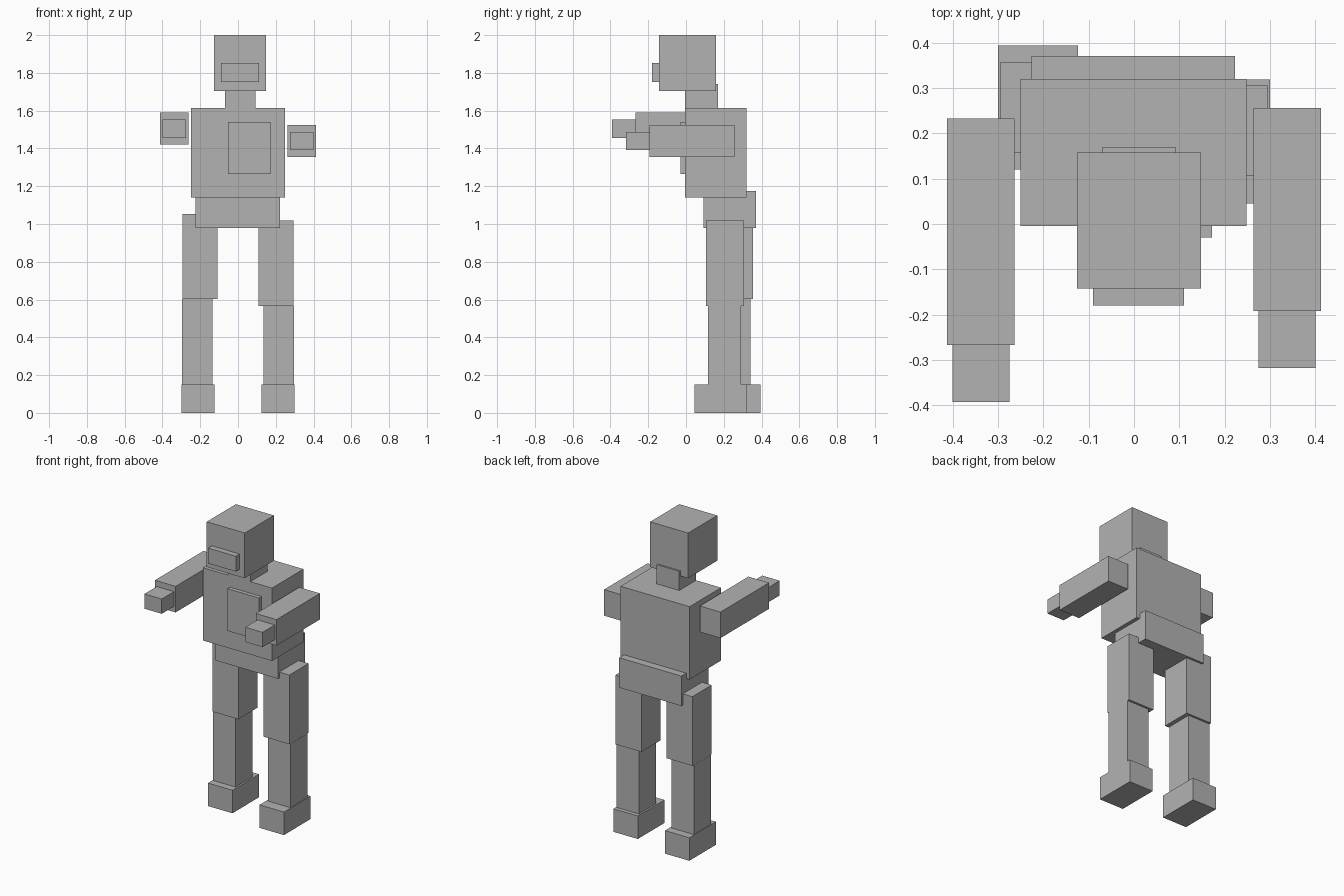
import bpy
import bmesh
from mathutils import Vector

# Remove the default object only
default_cube = bpy.data.objects.get("Cube")
if default_cube:
    bpy.data.objects.remove(default_cube, do_unlink=True)

# Single plain material for the whole figure
grey = bpy.data.materials.new("plain_grey")
grey.use_nodes = True
colour = (0.45, 0.45, 0.45, 1)
grey.diffuse_color = colour
for node in grey.node_tree.nodes:
    if node.type == "BSDF_PRINCIPLED":
        node.inputs["Base Color"].default_value = colour


def block(name, x_range, y_range, z_range):
    """Add a flat-shaded box spanning the given ranges, with its origin at its centre."""
    ranges = (sorted(x_range), sorted(y_range), sorted(z_range))
    centre = Vector([(low + high) / 2 for low, high in ranges])
    size = Vector([high - low for low, high in ranges])
    mesh = bpy.data.meshes.new(name)
    bm = bmesh.new()
    bmesh.ops.create_cube(bm, size=1)
    bmesh.ops.scale(bm, vec=size, verts=bm.verts)
    bm.to_mesh(mesh)
    bm.free()
    mesh.materials.append(grey)
    part = bpy.data.objects.new(name, mesh)
    part.location = centre
    bpy.context.collection.objects.link(part)
    return part


def sided(side, inner, outer):
    """Range across x for a limb part on the given side."""
    return (side * inner, side * outer)


def build_leg(label, side, back, lift):
    """Thigh, shin and foot; back and lift set the stride of this leg."""
    knee = 0.567 + lift
    ankle = 0.15
    block(label + "_thigh", sided(side, 0.108, 0.295),
          (0.107 + back, 0.306 + back), (knee, 1.018 + lift))
    block(label + "_shin", sided(side, 0.135, 0.296),
          (0.117 + back, 0.292 + back), (ankle, knee))
    foot_back = back * 1.5
    block(label + "_foot", sided(side, 0.124, 0.3),
          (0.045 + foot_back, 0.319 + foot_back), (0, ankle))


def build_arm(label, side, wrist, shoulder, bottom):
    """Forward-reaching arm with a smaller hand block on its end."""
    block(label + "_arm", sided(side, 0.263, 0.412),
          (wrist, shoulder), (bottom, bottom + 0.17))
    block(label + "_hand", sided(side, 0.275, 0.4),
          (wrist - 0.126, wrist), (bottom + 0.036, bottom + 0.132))


# Head, face plate and neck
block("head", (-0.126, 0.148), (-0.142, 0.158), (1.705, 2))
block("face_plate", (-0.09, 0.11), (-0.18, -0.142), (1.753, 1.853))
block("neck", (-0.07, 0.092), (-0.004, 0.17), (1.6, 1.74))

# Body
block("torso", (-0.25, 0.248), (-0.004, 0.32), (1.14, 1.615))
block("chest_plate", (-0.054, 0.172), (-0.03, -0.004), (1.265, 1.54))
block("pelvis", (-0.226, 0.223), (0.092, 0.37), (0.98, 1.175))

# Limbs
build_leg("left", 1, back=0, lift=0)
build_leg("right", -1, back=0.05, lift=0.036)
build_arm("left", 1, wrist=-0.192, shoulder=0.256, bottom=1.355)
build_arm("right", -1, wrist=-0.267, shoulder=0.233, bottom=1.42)
